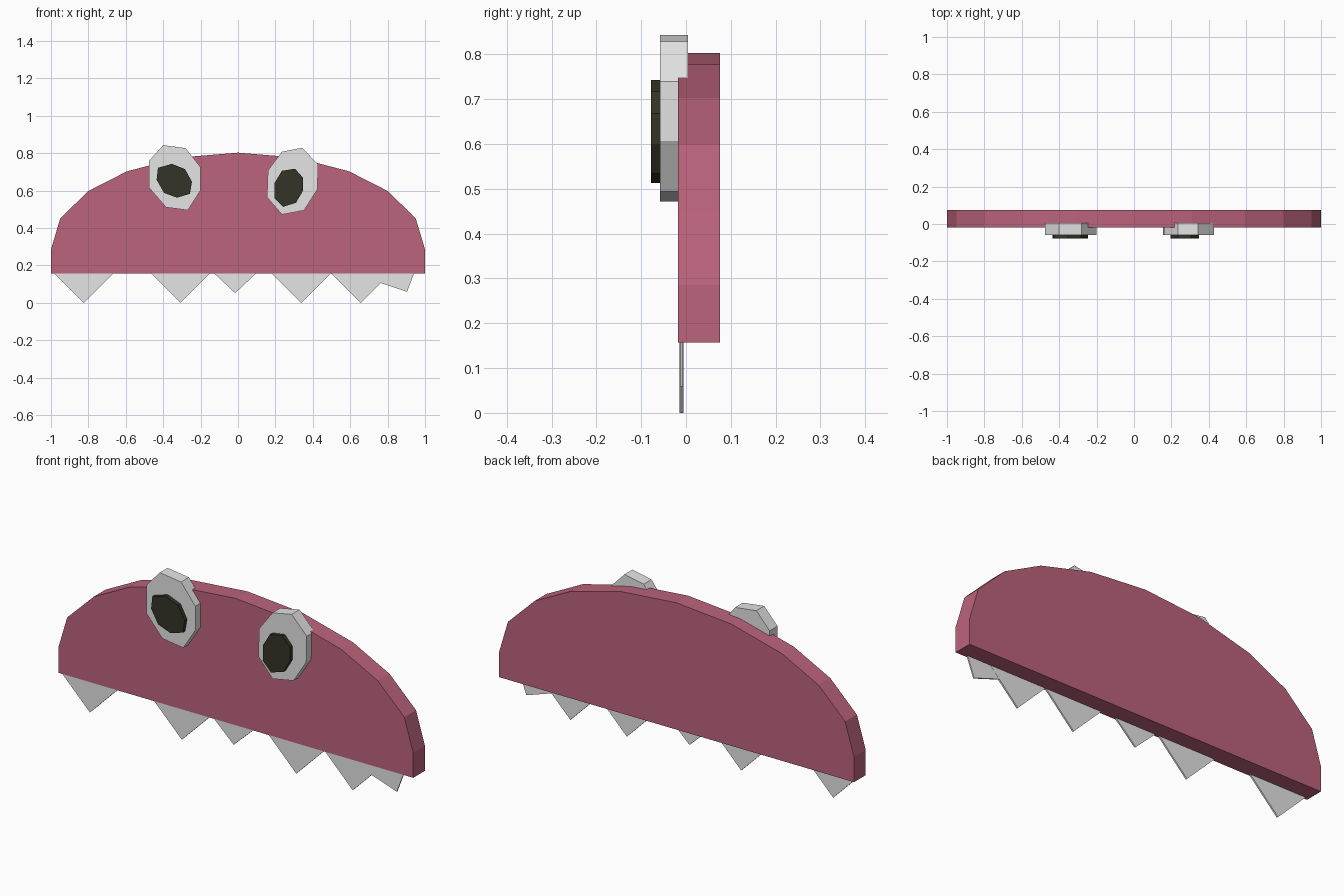
import bpy
import bmesh

if "Cube" in bpy.data.objects:
    bpy.data.objects.remove(bpy.data.objects["Cube"])


def material(name, rgb):
    m = bpy.data.materials.new(name)
    m.diffuse_color = (*rgb, 1)
    m.use_nodes = True
    m.node_tree.nodes["Principled BSDF"].inputs["Base Color"].default_value = m.diffuse_color
    return m


PINK = material("dusty_pink", (0.50, 0.125, 0.20))
WHITE = material("off_white", (0.78, 0.78, 0.78))
BLACK = material("soft_black", (0.033, 0.033, 0.02))


def plate(name, outline, y0, y1, mat):
    """Extrude an x-z outline from y0 (front) to y1 (back)."""
    bm = bmesh.new()
    face = bm.faces.new([bm.verts.new((x, y0, z)) for x, z in outline])
    ext = bmesh.ops.extrude_face_region(bm, geom=[face])
    verts = [g for g in ext["geom"] if isinstance(g, bmesh.types.BMVert)]
    bmesh.ops.translate(bm, verts=verts, vec=(0, y1 - y0, 0))
    bmesh.ops.recalc_face_normals(bm, faces=bm.faces[:])
    mesh = bpy.data.meshes.new(name)
    bm.to_mesh(mesh)
    bm.free()
    mesh.materials.append(mat)
    obj = bpy.data.objects.new(name, mesh)
    bpy.context.collection.objects.link(obj)
    return obj


# Domed body: right half of the profile, mirrored
half = [(1, 0.157), (1, 0.285), (0.95, 0.452), (0.80, 0.598),
        (0.594, 0.703), (0.31, 0.777)]
dome = half + [(0, 0.803)] + [(-x, z) for x, z in reversed(half)]
plate("body", dome, -0.018, 0.076, PINK)

# Tilted eight-sided eyes
eyes = {
    "left_eye": [(-0.40, 0.843), (-0.28, 0.827), (-0.20, 0.725), (-0.20, 0.602),
                 (-0.268, 0.495), (-0.385, 0.511), (-0.475, 0.615), (-0.475, 0.76)],
    "right_eye": [(0.235, 0.808), (0.343, 0.829), (0.428, 0.74), (0.425, 0.607),
                  (0.353, 0.494), (0.235, 0.472), (0.155, 0.565), (0.16, 0.708)],
}
for name, outline in eyes.items():
    plate(name, outline, -0.058, 0.005, WHITE)

# Pupils
pupils = {
    "left_pupil": [(-0.428, 0.722), (-0.353, 0.743), (-0.283, 0.715), (-0.246, 0.647),
                   (-0.257, 0.583), (-0.326, 0.562), (-0.396, 0.588), (-0.435, 0.658)],
    "right_pupil": [(0.235, 0.706), (0.305, 0.717), (0.348, 0.668), (0.348, 0.60),
                    (0.31, 0.535), (0.24, 0.513), (0.194, 0.561), (0.196, 0.642)],
}
for name, outline in pupils.items():
    plate(name, outline, -0.078, -0.058, BLACK)

# Thin pointed teeth, tucked slightly into the body: tip x, tip z, half width
TOP = 0.165
teeth = [(-0.825, 0, 0.165), (-0.307, 0, 0.165), (-0.015, 0.052, 0.12),
         (0.338, 0, 0.165), (0.656, 0, 0.165)]
for i, (x, z, w) in enumerate(teeth):
    plate(f"tooth_{i + 1}", [(x - w, TOP), (x, z), (x + w, TOP)],
          -0.014, -0.006, WHITE)

# Crooked last tooth
plate("crooked_tooth", [(0.73, 0.117), (0.904, 0.059), (0.944, TOP), (0.746, TOP)],
      -0.0135, -0.0065, WHITE)
